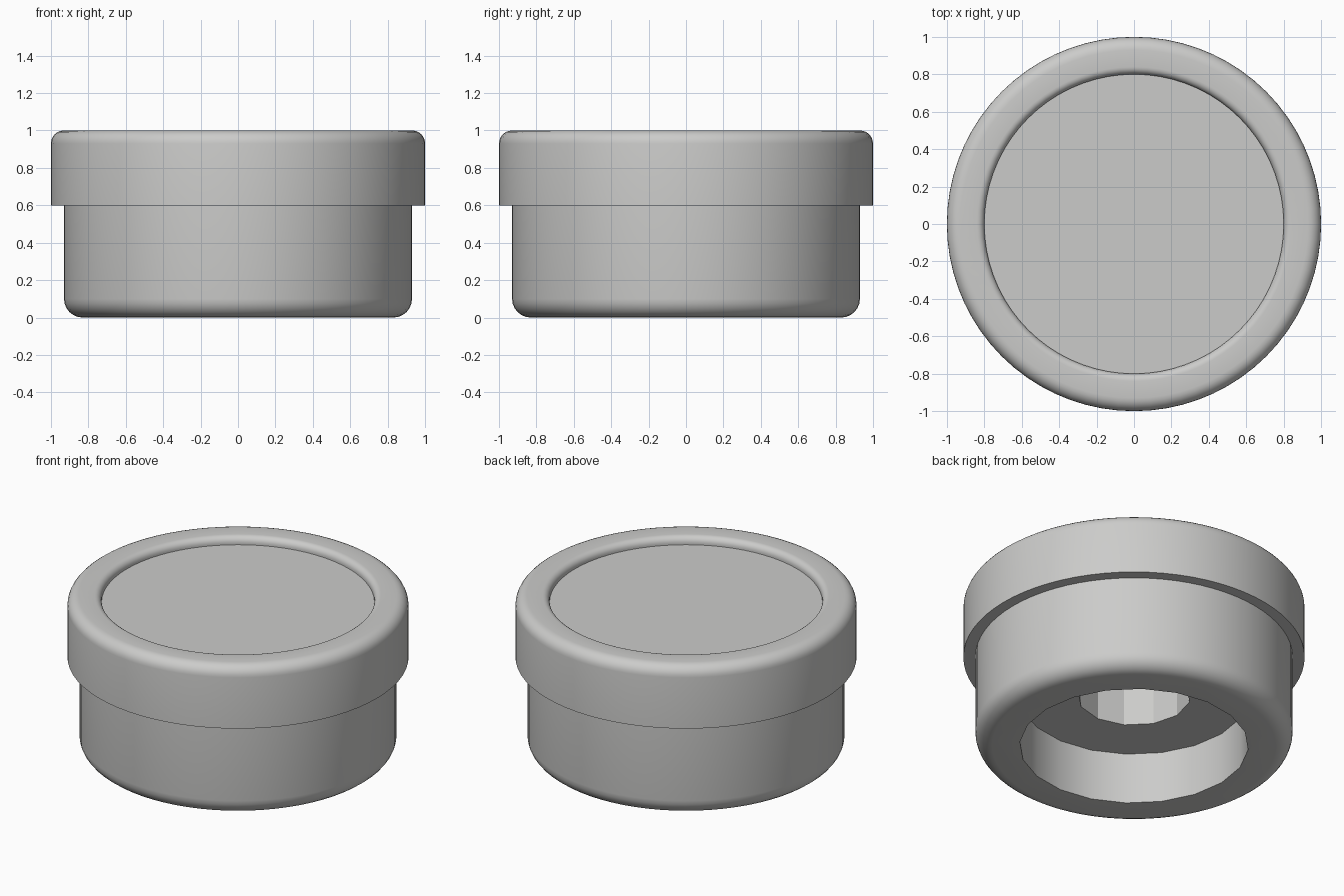
import bpy, bmesh, math

cube = bpy.data.objects.get("Cube")
if cube:
    bpy.data.objects.remove(cube, do_unlink=True)

# One grey finish
grey = bpy.data.materials.new("plain_grey")
grey.use_nodes = True
COLOUR = (0.6, 0.6, 0.59, 1)
grey.diffuse_color = COLOUR
grey.node_tree.nodes["Principled BSDF"].inputs["Base Color"].default_value = COLOUR


def arc(cx, cz, r, a0, a1, steps=6):
    """Fillet points from angle a0 to a1, in degrees."""
    angles = [math.radians(a0 + (a1 - a0) * i / steps) for i in range(steps + 1)]
    return [(cx + r * math.cos(a), cz + r * math.sin(a)) for a in angles]


def lathe(name, profile, sides):
    """Solid of revolution, closed by a flat disc at both ends of the profile."""
    bm = bmesh.new()
    rings = []
    for r, z in profile:
        rings.append([bm.verts.new((r * math.cos(math.tau * i / sides),
                                    r * math.sin(math.tau * i / sides), z))
                      for i in range(sides)])
    for low, high in zip(rings, rings[1:]):
        for i in range(sides):
            j = (i + 1) % sides
            bm.faces.new((low[i], low[j], high[j], high[i]))
    bm.faces.new(rings[0])
    bm.faces.new(rings[-1])
    bmesh.ops.recalc_face_normals(bm, faces=bm.faces)
    mesh = bpy.data.meshes.new(name)
    bm.to_mesh(mesh)
    bm.free()
    mesh.materials.append(grey)
    obj = bpy.data.objects.new(name, mesh)
    bpy.context.collection.objects.link(obj)
    return obj


# Body: rounded foot, straight wall, wider collar, rounded rim, sunken top
profile = (arc(0.83, 0.10, 0.10, -90, 0)
           + [(0.93, 0.60), (1.0, 0.60)]
           + arc(0.93, 0.93, 0.07, 0, 90)
           + arc(0.84, 0.96, 0.04, 90, 180)
           + [(0.80, 0.95)])
body = lathe("round_body", profile, 72)

# Stepped bore in the underside: wide recess, then a narrower faceted socket
bpy.context.view_layer.objects.active = body
body.select_set(True)
for name, radius, bottom, top, sides in (("recess_cutter", 0.67, -0.1, 0.33, 20),
                                         ("socket_cutter", 0.33, 0.2, 0.67, 12)):
    cutter = lathe(name, [(radius, bottom), (radius, top)], sides)
    cutter.hide_render = True
    cut = body.modifiers.new(name, 'BOOLEAN')
    cut.operation = 'DIFFERENCE'
    cut.solver = 'EXACT'
    cut.object = cutter
    bpy.ops.object.modifier_apply(modifier=cut.name)
    bpy.data.objects.remove(cutter, do_unlink=True)

# Smooth curved walls, keep the steps and socket facets crisp
bpy.ops.object.shade_smooth_by_angle(angle=math.radians(25))
